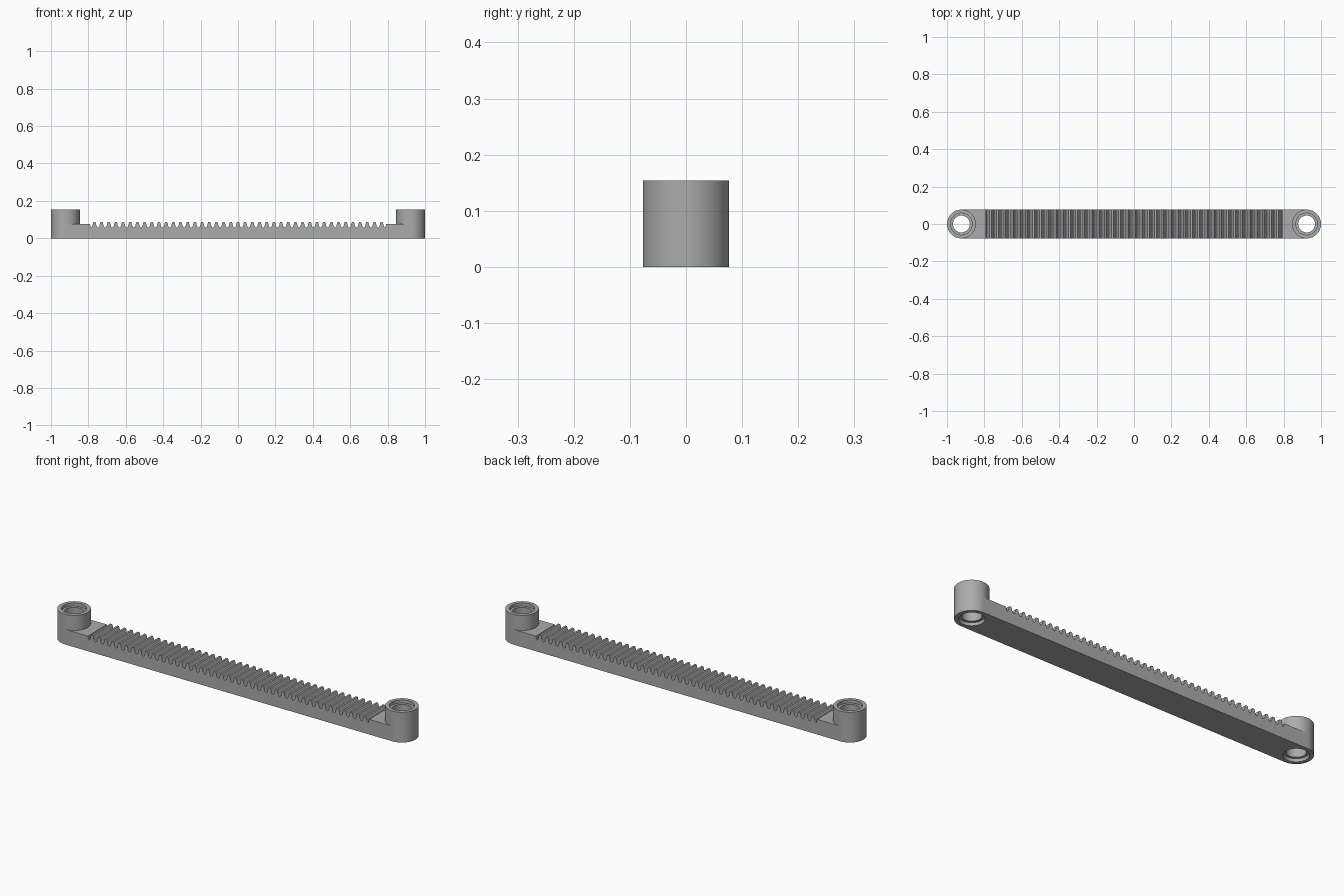
import bpy, bmesh, math

PIN_X = 0.923       # centre of each pin hole
RADIUS = 0.077      # half width of the bar and radius of the bosses
HEIGHT = 0.154      # boss height
DECK = 0.077        # height of the plain bar
PITCH = 0.0384
TEETH = 41

cube = bpy.data.objects.get("Cube")
if cube:
    bpy.data.objects.remove(cube, do_unlink=True)

grey = bpy.data.materials.new("grey plastic")
grey.use_nodes = True
grey.diffuse_color = (0.41, 0.41, 0.41, 1)
grey.node_tree.nodes["Principled BSDF"].inputs["Base Color"].default_value = (0.41, 0.41, 0.41, 1)


def make_object(name, bm):
    bmesh.ops.recalc_face_normals(bm, faces=bm.faces[:])
    mesh = bpy.data.meshes.new(name)
    bm.to_mesh(mesh)
    bm.free()
    mesh.materials.append(grey)
    obj = bpy.data.objects.new(name, mesh)
    bpy.context.collection.objects.link(obj)
    return obj


def select(obj):
    bpy.ops.object.select_all(action='DESELECT')
    obj.select_set(True)
    bpy.context.view_layer.objects.active = obj


def lathe(name, profile, x, steps=64):
    """Revolve a closed (radius, z) profile about the upright axis at x."""
    bm = bmesh.new()
    rings = []
    for i in range(steps):
        a = math.tau * i / steps
        rings.append([bm.verts.new((x + r * math.cos(a), r * math.sin(a), z))
                      for r, z in profile])
    n = len(profile)
    for i in range(steps):
        p, q = rings[i], rings[(i + 1) % steps]
        for j in range(n):
            k = (j + 1) % n
            bm.faces.new((p[j], q[j], q[k], p[k]))
    return make_object(name, bm)


# Toothed bar: side outline extruded across the width
half_tooth = [(0.0145, 0.060), (0.0115, 0.065), (0.0075, 0.082), (0.005, 0.087)]
cut_end = PITCH * TEETH / 2 + 0.002
outline = [(PIN_X, 0), (-PIN_X, 0), (-PIN_X, DECK), (-cut_end - 0.003, DECK),
           (-cut_end + 0.001, 0.060)]
for i in range(TEETH):
    centre = (i - (TEETH - 1) / 2) * PITCH
    outline += [(centre - PITCH / 2 + 0.002, 0.058)]
    outline += [(centre - dx, z) for dx, z in half_tooth]
    outline += [(centre + dx, z) for dx, z in reversed(half_tooth)]
    outline += [(centre + PITCH / 2 - 0.002, 0.058)]
outline += [(cut_end - 0.001, 0.060), (cut_end + 0.003, DECK), (PIN_X, DECK)]

bm = bmesh.new()
side = bm.faces.new([bm.verts.new((x, -RADIUS, z)) for x, z in outline])
extruded = bmesh.ops.extrude_face_region(bm, geom=[side])
bmesh.ops.translate(bm, vec=(0, 2 * RADIUS, 0),
                    verts=[g for g in extruded["geom"] if isinstance(g, bmesh.types.BMVert)])
bar = make_object("toothed_bar", bm)

# Clear the bar ends so the bosses keep their open pin holes
for sign in (-1, 1):
    bpy.ops.mesh.primitive_cylinder_add(vertices=64, radius=0.069, depth=0.4,
                                        location=(sign * PIN_X, 0, 0))
    cutter = bpy.context.object
    cutter.hide_render = True
    mod = bar.modifiers.new("boss clearance", 'BOOLEAN')
    mod.operation = 'DIFFERENCE'
    mod.solver = 'EXACT'
    mod.object = cutter
    select(bar)
    bpy.ops.object.modifier_apply(modifier=mod.name)
    bpy.data.objects.remove(cutter, do_unlink=True)

# Pin bosses: round posts with a through hole recessed at both ends
HOLE, RECESS, DEPTH = 0.045, 0.058, 0.016
section = [(RADIUS, 0), (RADIUS, HEIGHT), (RECESS, HEIGHT), (RECESS, HEIGHT - DEPTH),
           (HOLE, HEIGHT - DEPTH), (HOLE, DEPTH), (RECESS, DEPTH), (RECESS, 0)]
bosses = [lathe("left_pin_boss", section, PIN_X),
          lathe("right_pin_boss", section, -PIN_X)]

for obj in [bar] + bosses:
    select(obj)
    bpy.ops.object.shade_smooth_by_angle(angle=math.radians(30))
